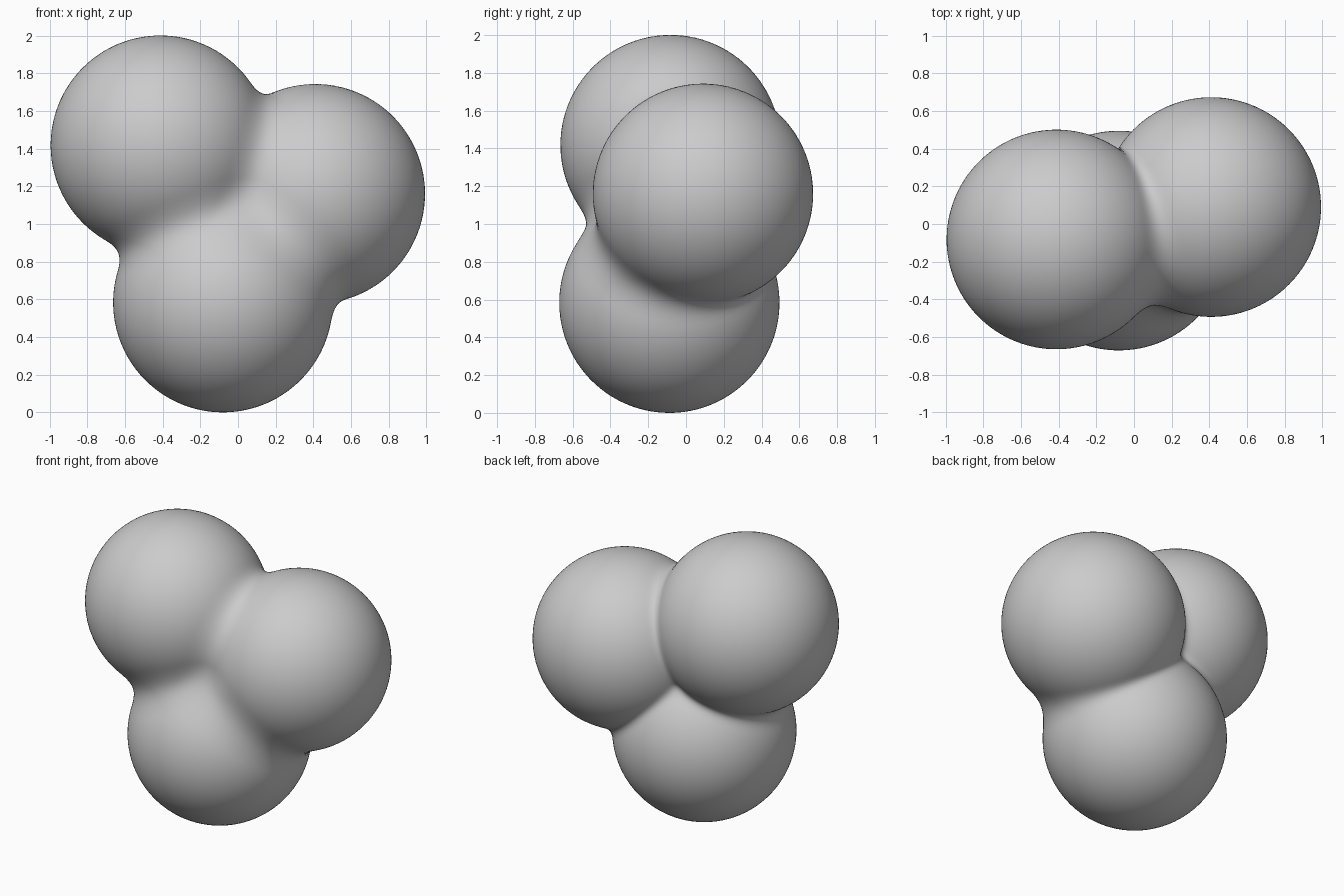
import bpy
import bmesh
from mathutils import Vector

if "Cube" in bpy.data.objects:
    bpy.data.objects.remove(bpy.data.objects["Cube"])

# Three overlapping lobes, equal radius, melted into one body
R = 0.583
LOBES = [Vector((-0.412, -0.082, 1.418)),   # upper left
         Vector((0.41, 0.09, 1.16)),        # right
         Vector((-0.08, -0.088, 0.583))]    # bottom
CORE = Vector((-0.03, -0.03, 1.06))         # point inside all three lobes


def smooth_min(a, b, k):
    h = max(k - abs(a - b), 0.0) / k
    return min(a, b) - h * h * k * 0.25


def field(p):
    # creases are softer at the front, crisper at the back
    k = min(max(0.11 - 0.16 * p.y, 0.04), 0.2)
    d = [(p - c).length - R for c in LOBES]
    return smooth_min(smooth_min(d[0], d[1], k), d[2], k)


def surface_point(direction):
    lo, hi = 0.0, 1.6
    for _ in range(26):
        mid = (lo + hi) / 2
        if field(CORE + direction * mid) < 0:
            lo = mid
        else:
            hi = mid
    return CORE + direction * lo


# Push a fine icosphere out to the blended surface
bm = bmesh.new()
bmesh.ops.create_icosphere(bm, subdivisions=6, radius=1.0)
for v in bm.verts:
    v.co = surface_point(v.co.normalized())
for f in bm.faces:
    f.smooth = True
mesh = bpy.data.meshes.new("three_lobed_body")
bm.to_mesh(mesh)
bm.free()
body = bpy.data.objects.new("three_lobed_body", mesh)
bpy.context.collection.objects.link(body)
